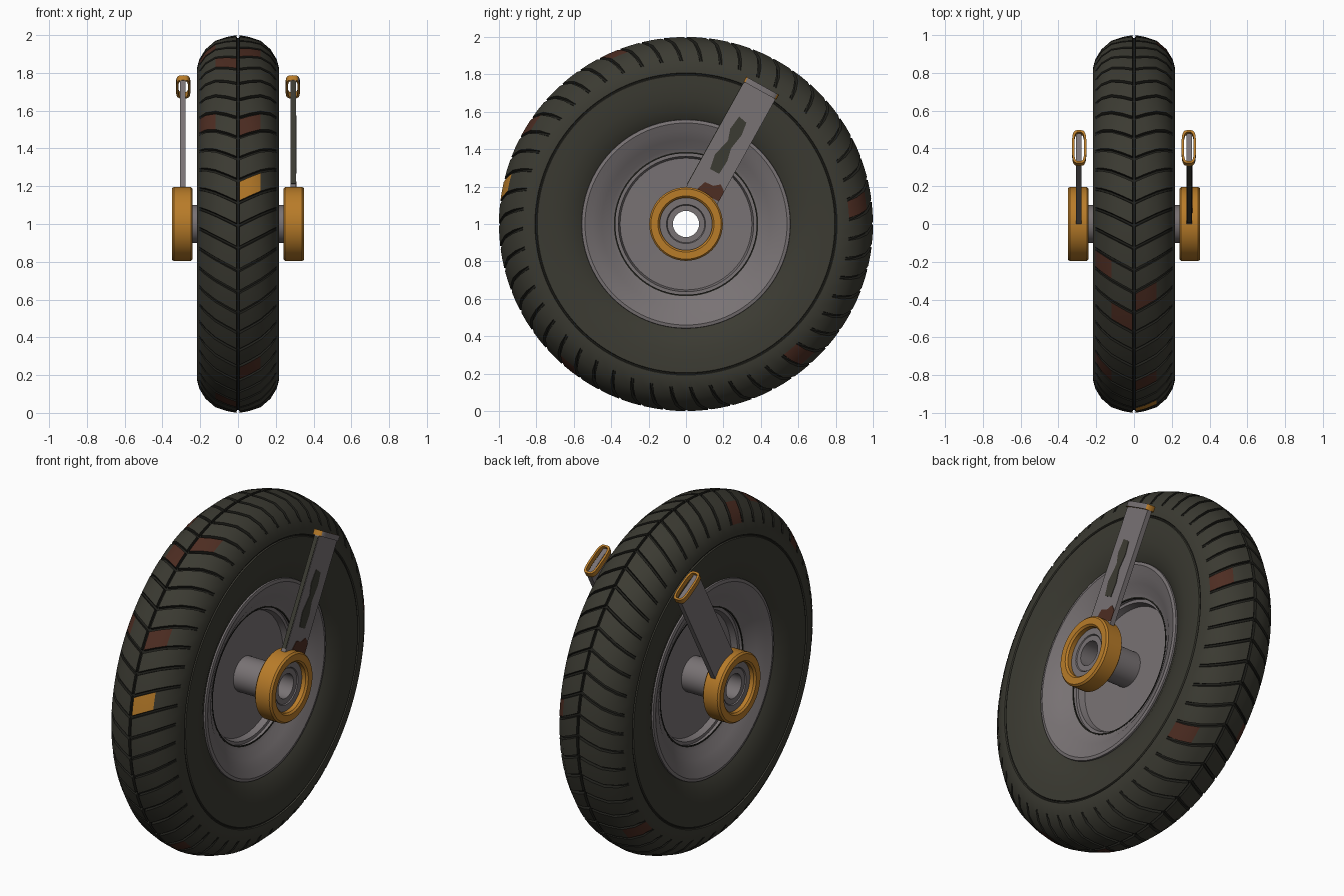
import bpy, bmesh, math, random
from mathutils import Matrix, Vector

if "Cube" in bpy.data.objects:
    bpy.data.objects.remove(bpy.data.objects["Cube"])

random.seed(4)
COLS = {"tyre rubber": (.044, .043, .032), "groove black": (.014, .014, .011),
        "rim grey": (.19, .17, .175), "brass": (.48, .20, .022), "rust": (.075, .026, .016)}
MATS = []
for n, c in COLS.items():
    m = bpy.data.materials.new(n)
    m.diffuse_color = (*c, 1)
    m.use_nodes = True
    m.node_tree.nodes["Principled BSDF"].inputs["Base Color"].default_value = m.diffuse_color
    MATS.append(m)
RUBBER, BLACK, GREY, BRASS, RUST = range(5)


def make(name, bm, angle=30):
    bmesh.ops.recalc_face_normals(bm, faces=bm.faces)
    me = bpy.data.meshes.new(name)
    bm.to_mesh(me)
    bm.free()
    for m in MATS:
        me.materials.append(m)
    ob = bpy.data.objects.new(name, me)
    bpy.context.collection.objects.link(ob)
    bpy.ops.object.select_all(action='DESELECT')
    ob.select_set(True)
    bpy.context.view_layer.objects.active = ob
    bpy.ops.object.shade_smooth_by_angle(angle=math.radians(angle))
    return ob


def spin(name, prof, mat, segs=96):
    """Revolve a closed (x, radius) profile around the axle."""
    bm = bmesh.new()
    rings = []
    for i in range(segs):
        a = 2 * math.pi * i / segs
        rings.append([bm.verts.new((x, r * math.sin(a), 1 + r * math.cos(a))) for x, r in prof])
    n = len(prof)
    for i in range(segs):
        p, q = rings[i], rings[(i + 1) % segs]
        for j in range(n):
            k = (j + 1) % n
            bm.faces.new((p[j], p[k], q[k], q[j])).material_index = mat
    return make(name, bm)


# Tyre: sheared revolve, each pitch is one tread block plus one chevron groove
PITCH, DEPTH = 52, .016
half = [(.006, .984, 0), (.008, 1.0, 1), (.06, .99, 1), (.12, .97, 1), (.172, .925, 1), (.205, .872, 0),
        (.216, .83, 0), (.218, .808, 0), (.211, .805, 0), (.211, .798, 0), (.218, .795, 0),
        (.217, .74, 0), (.21, .67, 0), (.195, .61, 0), (.17, .56, 0), (.155, .54, 0)]
prof = [(-x, r, g) for x, r, g in reversed(half)] + half
steps = [(0, 0), (.42, 0), (.84, 0), (.87, 1), (.97, 1)]
bm = bmesh.new()
cols = []
for p in range(PITCH):
    for t, g in steps:
        a0 = 2 * math.pi * (p + t) / PITCH
        ring = []
        for x, r, f in prof:
            a = a0 + .5 * min(abs(x), .205)
            rr = r - DEPTH * g * f
            ring.append(bm.verts.new((x, rr * math.sin(a), 1 + rr * math.cos(a))))
        cols.append(ring)
n, h = len(prof), len(half)
for i, p in enumerate(cols):
    q = cols[(i + 1) % len(cols)]
    s = i % len(steps)
    if s == 0:
        worn = [random.choice([RUST] * 9 + [BRASS]) if random.random() < .05 else RUBBER for _ in range(4)]
    for j in range(n - 1):
        f = bm.faces.new((p[j], p[j + 1], q[j + 1], q[j]))
        k = j - h if j >= h else h - 2 - j      # strip number counted from the centre
        if j == h - 1 or k in (0, 8):
            f.material_index = BLACK
        elif 1 <= k <= 4 and s >= 2:
            f.material_index = BLACK
        elif 1 <= k <= 4:
            f.material_index = worn[(2 if j >= h else 0) + (k > 2)]
make("tyre", bm)

# Rim: stepped dish on both sides
rim = [(.155, .56), (.178, .557), (.182, .54), (.165, .50), (.14, .45), (.108, .405), (.10, .385),
       (.08, .38), (.08, .362), (.045, .352), (.04, .09)]
spin("rim", rim + [(-x, r) for x, r in reversed(rim)], GREY)
for s, side in ((1, "right"), (-1, "left")):
    spin(side + "_rim_seam", [(s * .097, .386), (s * .102, .386), (s * .102, .378), (s * .097, .378)], BLACK)

# Axle tube with an open bore
spin("axle_tube", [(-.31, .1), (.31, .1), (.31, .07), (-.31, .07)], GREY, 48)


def tilted(x, y, z):
    """Point in arm space: y across the arm, z along it from the axle."""
    return Matrix.Rotation(math.radians(-29), 3, 'X') @ Vector((x, y, z)) + Vector((0, 0, 1))


def prism(name, pts, x0, x1, mat):
    bm = bmesh.new()
    a = [bm.verts.new(tilted(x0, y, z)) for y, z in pts]
    b = [bm.verts.new(tilted(x1, y, z)) for y, z in pts]
    bm.faces.new(a)
    bm.faces.new(b)
    for i in range(len(pts)):
        j = (i + 1) % len(pts)
        bm.faces.new((a[i], a[j], b[j], b[i]))
    for f in bm.faces:
        f.material_index = mat
    return make(name, bm)


for s, side in ((1, "right"), (-1, "left")):
    # Brass hub collar and recessed grey cap
    spin(side + "_collar", [(s * x, r) for x, r in
         [(.24, .185), (.25, .197), (.34, .197), (.35, .188), (.35, .15), (.34, .14), (.25, .14), (.24, .15)]],
         BRASS, 48)
    spin(side + "_hub_cap", [(s * x, r) for x, r in
         [(.26, .142), (.315, .142), (.315, .105), (.305, .1), (.305, .07), (.26, .07)]], GREY, 48)
    # Flat arm
    prism(side + "_arm", [(-.095, .16), (.095, .16), (.095, .828), (-.095, .828)], s * .278, s * .306, GREY)

    # Oval loop on the arm end
    bm = bmesh.new()
    N = 32
    rings = []
    for i in range(N):
        a = 2 * math.pi * i / N
        c, d = math.cos(a), math.sin(a)
        u, v = math.copysign(abs(c) ** .55, c), math.copysign(abs(d) ** .55, d)
        rings.append([bm.verts.new(tilted(s * .29 + w * u, l * v, z)) for w, l, z in
                      [(.038, .1, .815), (.038, .1, .845), (.026, .088, .845), (.026, .088, .815)]])
    for i in range(N):
        p, q = rings[i], rings[(i + 1) % N]
        for j in range(4):
            k = (j + 1) % 4
            f = bm.faces.new((p[j], p[k], q[k], q[j]))
            f.material_index = BRASS
            f.normal_update()
            if s > 0 and j == 0 and f.calc_center_median().x > .315:
                f.material_index = GREY
    make(side + "_arm_loop", bm)

# Worn paint patches on the right arm
prism("arm_dark_patch", [(-.03, .32), (.025, .32), (.03, .40), (.015, .47), (.03, .56), (.02, .63),
                         (-.03, .64), (-.04, .56), (-.02, .50), (-.045, .40)], .305, .309, RUBBER)
prism("arm_rust_patch", [(-.04, .19), (.095, .19), (.095, .25), (.06, .275), (.03, .25), (-.02, .245)],
      .305, .309, RUST)
prism("arm_dark_edge", [(-.099, .19), (-.094, .19), (-.094, .81), (-.099, .81)], .28, .304, RUBBER)
